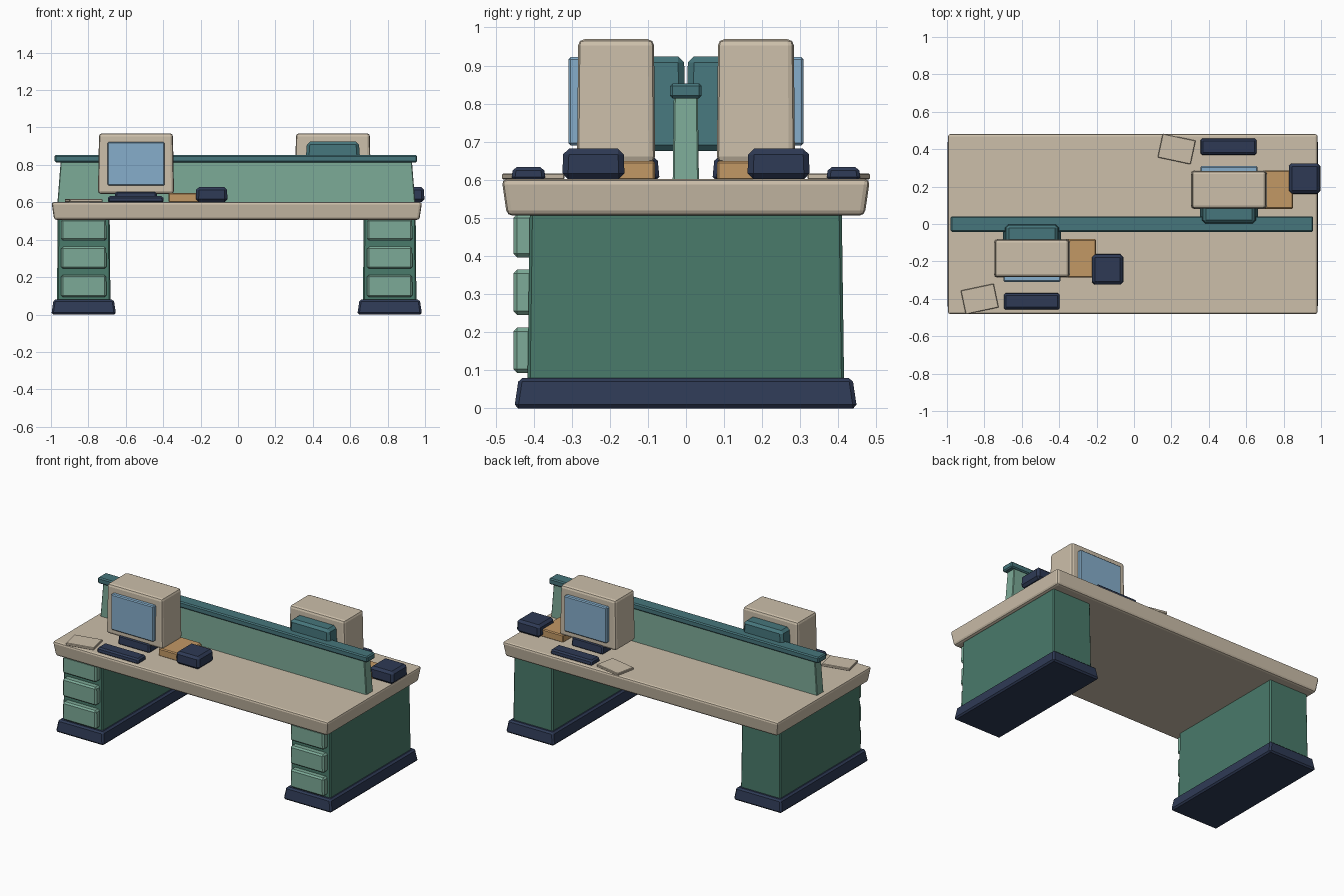
import bpy, bmesh, math
from mathutils import Matrix

if "Cube" in bpy.data.objects:
    bpy.data.objects.remove(bpy.data.objects["Cube"])


def lin(c):
    c /= 255
    return c / 12.92 if c <= 0.04045 else ((c + 0.055) / 1.055) ** 2.4


def material(name, r, g, b):
    m = bpy.data.materials.new(name)
    m.diffuse_color = (lin(r), lin(g), lin(b), 1)
    m.use_nodes = True
    m.node_tree.nodes["Principled BSDF"].inputs["Base Color"].default_value = m.diffuse_color
    return m


BEIGE = material("beige", 204, 191, 170)
LIGHT = material("light_green", 124, 170, 151)
DARK = material("dark_green", 73, 122, 106)
NAVY = material("navy", 46, 58, 85)
TEAL = material("teal", 70, 118, 124)
BLUE = material("screen_blue", 134, 174, 203)
TAN = material("tan", 194, 152, 101)


def box(name, mat, x, y, z, top=(0, 0), bottom=(0, 0), bevel=0.008, segs=1, spin=0):
    """Bevelled box; top/bottom shrink that end by (dx, dy) on each side."""
    cx, cy = sum(x) / 2, sum(y) / 2
    hx, hy = (x[1] - x[0]) / 2, (y[1] - y[0]) / 2
    bm = bmesh.new()
    bmesh.ops.create_cube(bm, size=2)
    for v in bm.verts:
        ins = top if v.co.z > 0 else bottom
        v.co.x *= hx - ins[0]
        v.co.y *= hy - ins[1]
        v.co.z = z[1] if v.co.z > 0 else z[0]
    if bevel:
        bmesh.ops.bevel(bm, geom=bm.edges[:], offset=bevel, segments=segs,
                        profile=0.5, affect='EDGES', clamp_overlap=True)
    bm.transform(Matrix.Translation((cx, cy, 0)) @ Matrix.Rotation(spin, 4, 'Z'))
    bmesh.ops.recalc_face_normals(bm, faces=bm.faces[:])
    me = bpy.data.meshes.new(name)
    bm.to_mesh(me)
    bm.free()
    me.materials.append(mat)
    ob = bpy.data.objects.new(name, me)
    bpy.context.collection.objects.link(ob)
    return ob


# Desk top
box("desk_top", BEIGE, (-0.997, 0.984), (-0.484, 0.483), (0.506, 0.602),
    bottom=(0.014, 0.014), bevel=0.014, segs=2)

# Pedestals with plinths and front drawers
for side, cx in (("left", -0.825), ("right", 0.811)):
    box(side + "_plinth", NAVY, (cx - 0.173, cx + 0.173), (-0.451, 0.449), (0, 0.08),
        top=(0.012, 0.012), bevel=0.01)
    box(side + "_pedestal", DARK, (cx - 0.143, cx + 0.143), (-0.416, 0.415), (0.07, 0.515),
        top=(0.004, 0.006), bevel=0.007)
    for i, (z0, z1) in enumerate(((0.093, 0.212), (0.245, 0.364), (0.396, 0.510))):
        box(f"{side}_drawer_{i + 1}", LIGHT, (cx - 0.122, cx + 0.122), (-0.453, -0.40),
            (z0, z1), top=(0.002, 0), bevel=0.01)

# Central divider and its cap
box("divider", LIGHT, (-0.966, 0.948), (-0.035, 0.034), (0.59, 0.82),
    top=(0.018, 0.003), bevel=0.004)
box("divider_cap", TEAL, (-0.980, 0.958), (-0.042, 0.041), (0.814, 0.853), bevel=0.007)


# Two workstations: the rear one is shifted along x and mirrored in y
def station(label, dx, s):
    def part(name, mat, x, y, z, spin=0, **kw):
        box(f"{label}_{name}", mat, (x[0] + dx, x[1] + dx), sorted((y[0] * s, y[1] * s)),
            z, spin=spin * s, **kw)

    part("monitor_case", BEIGE, (-0.749, -0.342), (-0.286, -0.081), (0.645, 0.969),
         top=(0.006, 0.003), bevel=0.016, segs=2)
    part("monitor_rear", TEAL, (-0.702, -0.389), (-0.16, -0.001), (0.675, 0.924),
         top=(0.018, 0.004), bevel=0.016)
    part("screen", BLUE, (-0.698, -0.392), (-0.309, -0.25), (0.69, 0.922), bevel=0.006)
    part("monitor_stand", NAVY, (-0.662, -0.43), (-0.295, -0.069), (0.598, 0.66),
         top=(0.006, 0.006), bevel=0.01)
    part("keyboard", NAVY, (-0.697, -0.397), (-0.459, -0.368), (0.598, 0.633),
         top=(0.003, 0.005), bevel=0.009)
    part("book", TAN, (-0.371, -0.203), (-0.287, -0.081), (0.598, 0.65), bevel=0.006)
    part("phone", NAVY, (-0.226, -0.056), (-0.325, -0.161), (0.602, 0.682),
         top=(0.003, 0.003), bevel=0.015)
    part("paper", BEIGE, (-0.915, -0.735), (-0.466, -0.336), (0.601, 0.617),
         bevel=0.003, spin=math.radians(12))


station("front", 0, 1)
station("rear", 1.053, -1)
